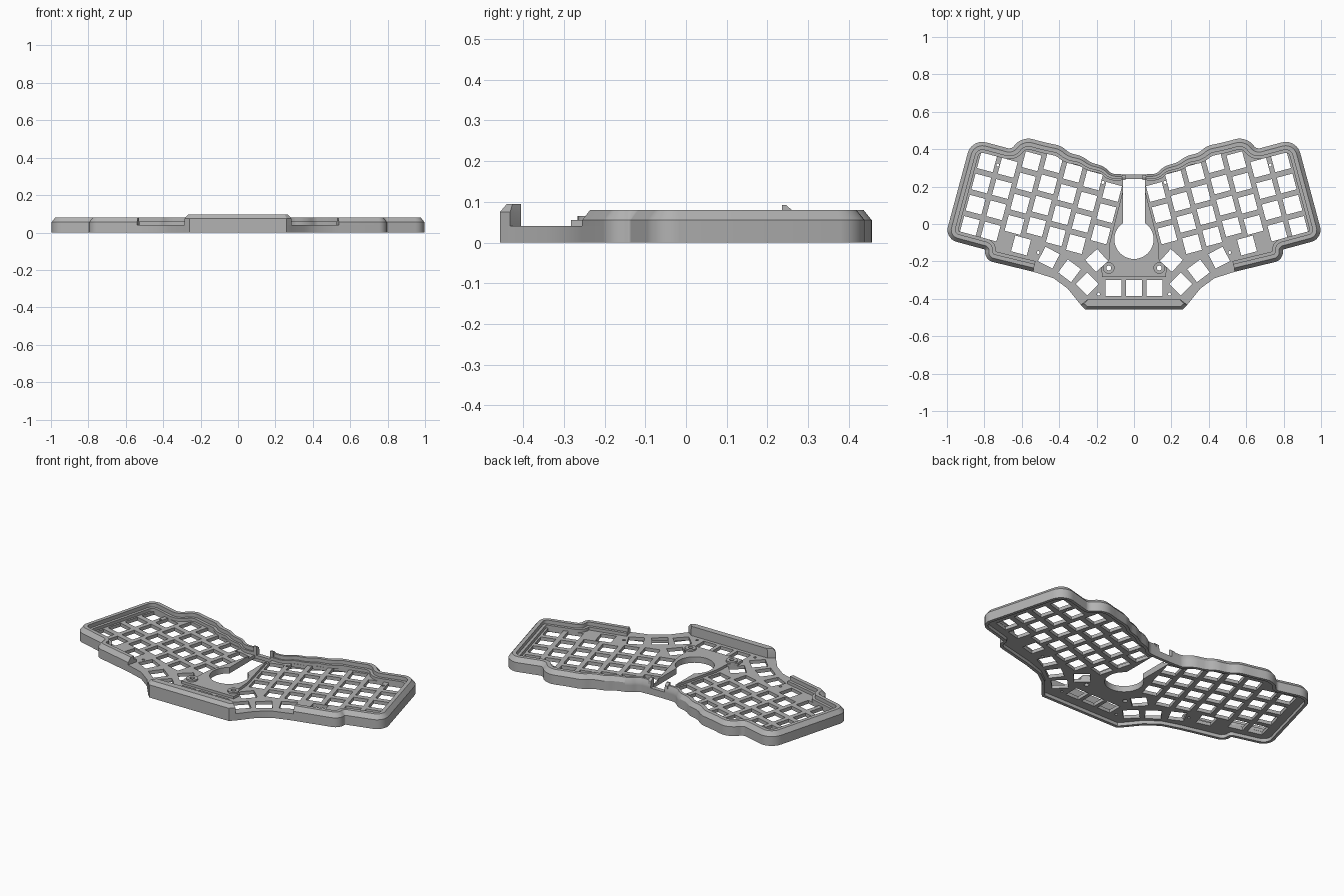
import bpy, bmesh, math
from mathutils import Vector

cube = bpy.data.objects.get("Cube")
if cube:
    bpy.data.objects.remove(cube)

grey = bpy.data.materials.new("warm_grey_plastic")
grey.use_nodes = True
COLOR = (0.45, 0.45, 0.45, 1)
grey.diffuse_color = COLOR
grey.node_tree.nodes["Principled BSDF"].inputs["Base Color"].default_value = COLOR


def loft(name, solids):
    """Each solid is a list of rings with equal point counts, capped at both ends."""
    bm = bmesh.new()
    for rings in solids:
        vs = [[bm.verts.new(p) for p in ring] for ring in rings]
        n = len(vs[0])
        for a, b in zip(vs, vs[1:]):
            for i in range(n):
                j = (i + 1) % n
                bm.faces.new((a[i], a[j], b[j], b[i]))
        bm.faces.new(vs[0])
        bm.faces.new(vs[-1])
    bmesh.ops.recalc_face_normals(bm, faces=bm.faces)
    mesh = bpy.data.meshes.new(name)
    bm.to_mesh(mesh)
    bm.free()
    mesh.materials.append(grey)
    ob = bpy.data.objects.new(name, mesh)
    bpy.context.collection.objects.link(ob)
    return ob


def activate(ob):
    bpy.ops.object.select_all(action='DESELECT')
    ob.select_set(True)
    bpy.context.view_layer.objects.active = ob


def smooth(ob):
    activate(ob)
    bpy.ops.object.shade_smooth_by_angle(angle=math.radians(30))


def cut(ob, cutter):
    activate(ob)
    mod = ob.modifiers.new("cut", 'BOOLEAN')
    mod.operation, mod.solver, mod.object = 'DIFFERENCE', 'EXACT', cutter
    bpy.ops.object.modifier_apply(modifier=mod.name)


def mirror(ob):
    activate(ob)
    mod = ob.modifiers.new("mirror", 'MIRROR')
    bpy.ops.object.modifier_apply(modifier=mod.name)


def ring(pts, z):
    return [(p[0], p[1], z) for p in pts]


def prism(pts, z0, z1):
    return [ring(pts, z0), ring(pts, z1)]


def both_sides(pts):
    """Close a right-hand half outline with its mirror image."""
    return list(pts) + [Vector((-p[0], p[1])) for p in reversed(pts)]


def circle(x, y, r, n=24):
    return [(x + r * math.cos(math.tau * i / n), y + r * math.sin(math.tau * i / n))
            for i in range(n)]


def square(x, y, deg, half=0.0435):
    a = math.radians(deg)
    c, s = math.cos(a) * half, math.sin(a) * half
    return [(x + u * c - v * s, y + u * s + v * c)
            for u, v in ((-1, -1), (1, -1), (1, 1), (-1, 1))]


def rounded(corners, steps=7):
    """Round each corner (x, y, cut length) of an open path."""
    out = []
    for i, (x, y, r) in enumerate(corners):
        c = Vector((x, y))
        if r == 0:
            out.append(c)
            continue
        a = c + (Vector(corners[i - 1][:2]) - c).normalized() * r
        b = c + (Vector(corners[i + 1][:2]) - c).normalized() * r
        p, q = a.lerp(c, 0.55), b.lerp(c, 0.55)
        for k in range(steps + 1):
            t = k / steps
            m = 1 - t
            out.append(a * m**3 + p * (3 * m * m * t) + q * (3 * m * t * t) + b * t**3)
    return out


def inward(pts, closed):
    """Mitred inward direction at each point of a clockwise path."""
    n, dirs = len(pts), []
    for i, p in enumerate(pts):
        before = pts[i - 1] if closed or i > 0 else None
        after = pts[(i + 1) % n] if closed or i < n - 1 else None
        ds = [d.normalized() for d in
              ([p - before] if before is not None else []) +
              ([after - p] if after is not None else [])]
        ns = [Vector((d.y, -d.x)) for d in ds]
        a, b = ns[0], ns[-1]
        dirs.append((a + b) / (1 + a.dot(b)))
    return dirs


# Half outline: scalloped back, outer end, stepped front
wall_path = rounded([
    (.045, .265, 0), (.12, .268, .02), (.16, .308, .025), (.235, .33, .02),
    (.275, .362, .025), (.345, .38, .02), (.39, .418, .025), (.485, .438, .02),
    (.60, .47, .06), (.655, .40, .02), (.868, .457, .08), (1.012, -.078, .065),
    (.795, -.137, .006), (.80, -.192, .045), (.54, -.255, 0)])
front_path = [Vector(p) for p in ((.43, -.29), (.355, -.345), (.285, -.432), (.26, -.457))]
outline = both_sides(wall_path + front_path)

# Key openings: seven staggered columns, then the thumb fan
UNIT, TILT = 0.1175, math.radians(15)
right = Vector((math.cos(TILT), math.sin(TILT)))
up = Vector((-right.y, right.x))
keys = []
for col, stagger in enumerate((.02, .053, .065, .087, .067, 0, 0)):
    top = Vector((.786, .33)) - right * (.1145 * (6 - col)) + up * stagger
    for row in range(3 if col == 0 else 4):
        p = top - up * (UNIT * row)
        keys.append((p.x, p.y, 15))
keys += [(.604, -.115, 15), (.455, -.18, 27), (.345, -.25, 37),
         (.25, -.322, 45), (.20, -.195, 48), (.11, -.342, 0)]
holes = [square(*k) for k in keys]
holes += [circle(x, y, .008, 12) for x, y in
          ((.166, .222), (.19, -.375), (.512, -.152), (.728, .315))]
BOSS = (.135, -.235)
holes.append(circle(*BOSS, .013))
holes += [[(-x, y) for x, y in h] for h in holes]
holes.append(square(0, -.342, 0))

# Central opening: round bowl joined to a straight slot
bowl = [(-.058, .24), (.058, .24)]
for i in range(41):
    a = math.radians(56.5 - 293 * i / 40)
    bowl.append((.105 * math.cos(a), -.082 + .105 * math.sin(a)))
holes.append(bowl)
hole_cutter = loft("hole_cutter", [prism(h, -.05, .2) for h in holes])

# Hollow under the plate, leaving a lip around the edge
lip = [p + d * .018 for p, d in zip(outline, inward(outline, True))]
hollow_cutter = loft("hollow_cutter", [prism(lip, -.05, .02)])

key_plate = loft("key_plate", [prism(outline, 0, .04)])
cut(key_plate, hollow_cutter)
cut(key_plate, hole_cutter)

# Raised deck around the central opening
deck = both_sides([Vector(p) for p in (
    (.059, .18), (.105, 0), (.13, -.1), (.135, -.19), (.175, -.235), (.17, -.283))])
center_deck = loft("center_deck", [prism(deck, .04, .055)])
cut(center_deck, hole_cutter)

# Screw bosses
bosses = loft("screw_bosses", [prism(circle(s * BOSS[0], BOSS[1], .031), .04, .065)
                               for s in (-1, 1)])
cut(bosses, hole_cutter)

# Rim wall with outer chamfer and inner ledge, narrowing towards the middle
section = [(0, .04), (0, .055), (.02, .08), (.042, .08), (.042, .058), (.058, .058), (.058, .04)]
rings = []
for p, d in zip(wall_path, inward(wall_path, False)):
    width = min(1, .45 + 1.5 * p.x)
    rings.append([(p.x + d.x * w * width, p.y + d.y * w * width, z) for w, z in section])
rim_wall = loft("rim_wall", [rings])
mirror(rim_wall)

# Small posts at the back of the slot
profile = [(.236, .04), (.236, .092), (.246, .092), (.262, .078), (.265, .04)]
back_post = loft("back_posts", [[[(x, y, z) for y, z in profile] for x in (.045, .064)]])
mirror(back_post)

# Chamfered ridge along the front edge
base = both_sides([Vector(p) for p in ((.25, -.405), (.285, -.432), (.26, -.457))])
crest = both_sides([Vector(p) for p in ((.246, -.405), (.268, -.426), (.25, -.44))])
front_ridge = loft("front_ridge", [[ring(base, .04), ring(base, .075), ring(crest, .095)]])

for ob in (key_plate, center_deck, bosses, rim_wall, back_post, front_ridge):
    smooth(ob)
for helper in (hole_cutter, hollow_cutter):
    bpy.data.objects.remove(helper)
